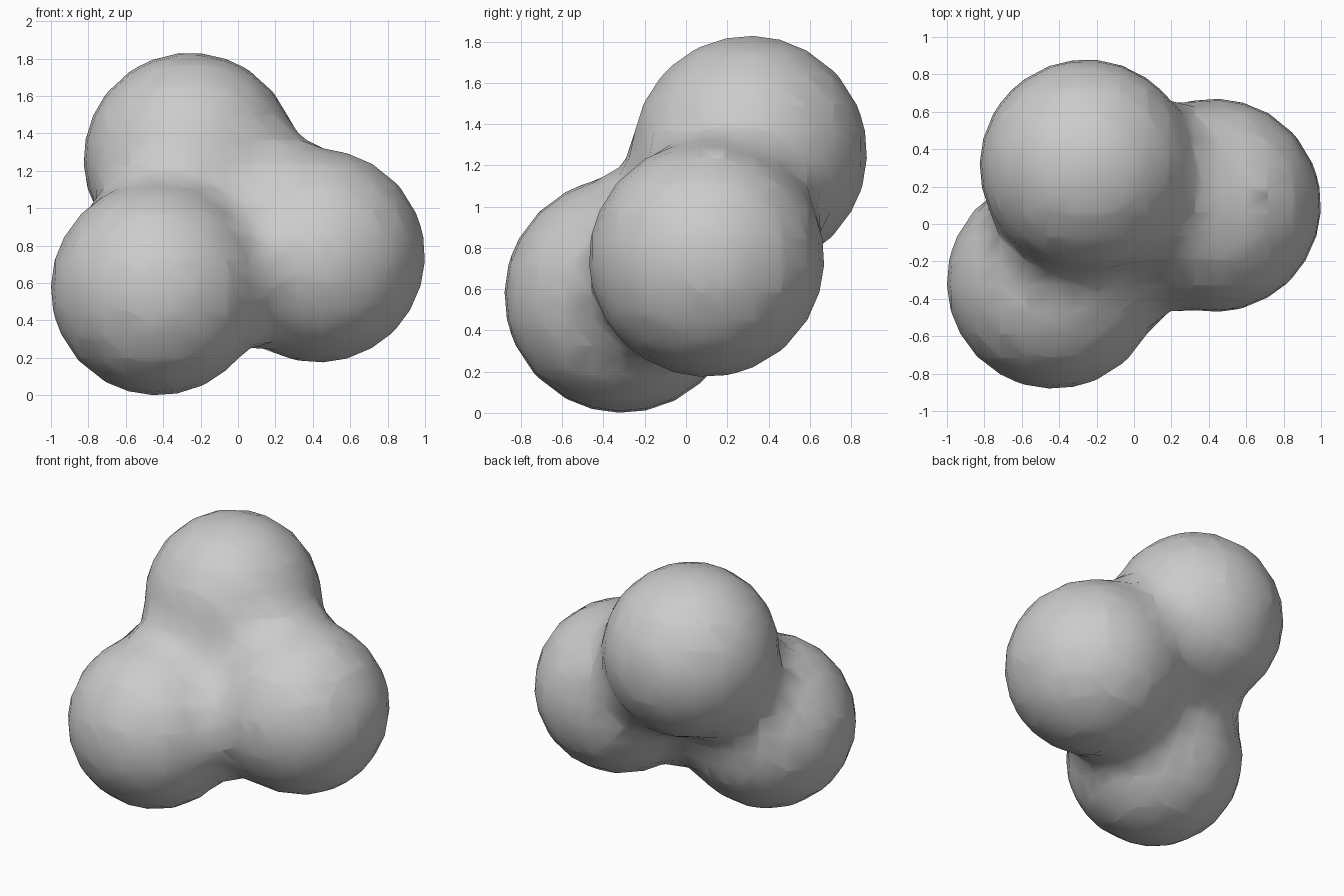
import bpy

if "Cube" in bpy.data.objects:
    bpy.data.objects.remove(bpy.data.objects["Cube"])

# Three equal balls that melt into each other
CENTRES = [
    (-0.43, -0.31, 0.57),   # front left
    (0.43, 0.10, 0.745),    # right
    (-0.255, 0.31, 1.26),   # upper back
]
BALL_RADIUS = 0.57
FIELD_RADIUS = 0.84         # reach of each ball's blending field
STIFFNESS = 4.0

field = bpy.data.metaballs.new("blob_field")
field.resolution = 0.13
field.render_resolution = 0.13
field.threshold = STIFFNESS * (1 - (BALL_RADIUS / FIELD_RADIUS) ** 2) ** 3
source = bpy.data.objects.new("blob_source", field)
bpy.context.collection.objects.link(source)

for centre in CENTRES:
    ball = field.elements.new(type='BALL')
    ball.co = centre
    ball.radius = FIELD_RADIUS
    ball.stiffness = STIFFNESS

# Turn the blended field into one smooth mesh
bpy.context.view_layer.update()
graph = bpy.context.evaluated_depsgraph_get()
mesh = bpy.data.meshes.new_from_object(source.evaluated_get(graph))
bpy.data.objects.remove(source)
blob = bpy.data.objects.new("blended_balls", mesh)
bpy.context.collection.objects.link(blob)
for face in mesh.polygons:
    face.use_smooth = True
